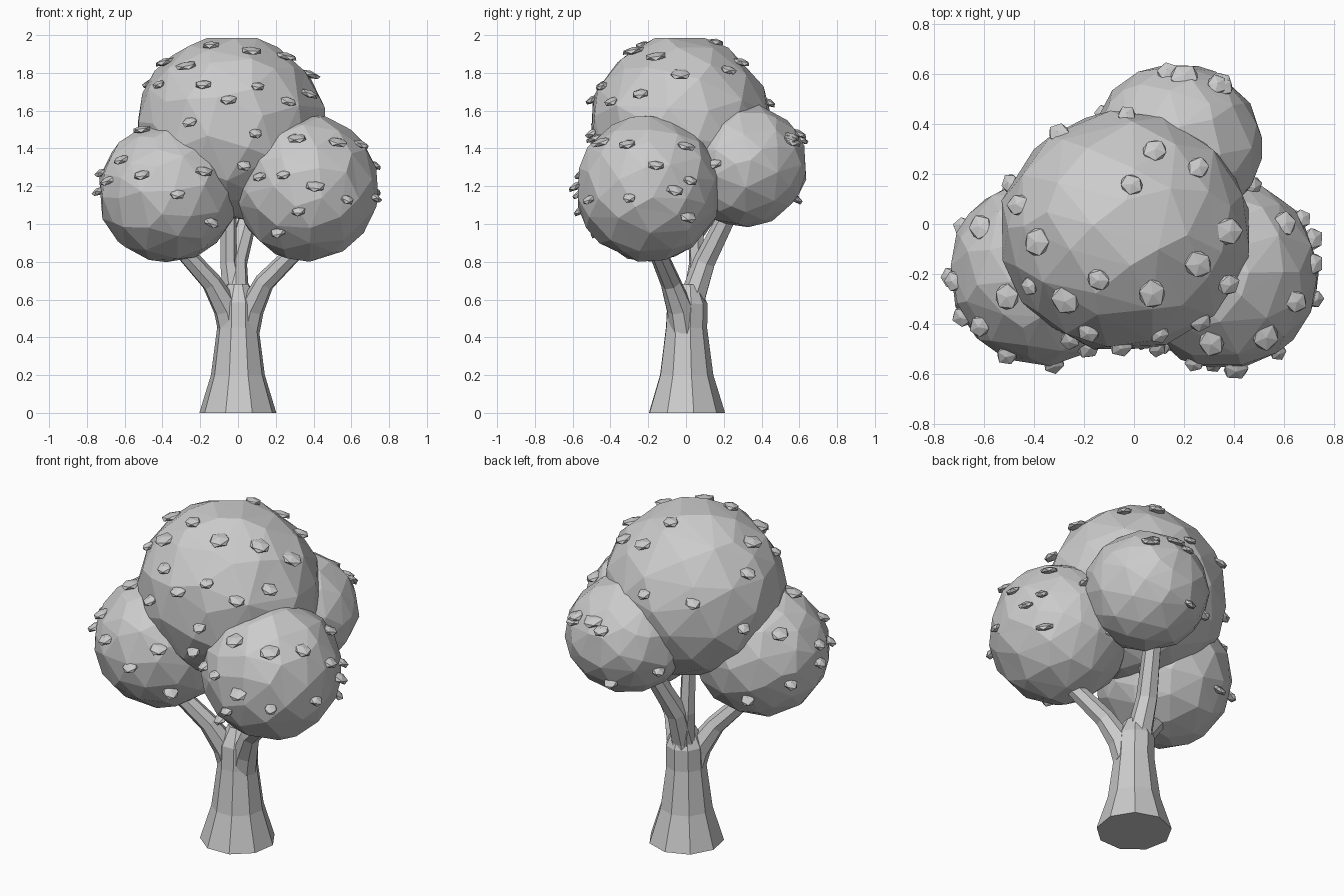
import bpy, bmesh, random
from math import sin, cos, pi, sqrt
from mathutils import Vector, Matrix

if "Cube" in bpy.data.objects:
    bpy.data.objects.remove(bpy.data.objects["Cube"])

random.seed(4)


def finish(bm, name):
    bmesh.ops.recalc_face_normals(bm, faces=bm.faces)
    me = bpy.data.meshes.new(name)
    bm.to_mesh(me)
    bm.free()
    ob = bpy.data.objects.new(name, me)
    bpy.context.collection.objects.link(ob)
    return ob


def tube(name, path, n=8, phase=0.2):
    """Faceted limb through (x, y, z, radius) points."""
    bm = bmesh.new()
    pts = [Vector(p[:3]) for p in path]
    rings = []
    for i, p in enumerate(pts):
        d = pts[min(i + 1, len(pts) - 1)] - pts[max(i - 1, 0)]
        if i == 0:
            d = Vector((0, 0, 1))
        q = Vector((0, 0, 1)).rotation_difference(d)
        r = path[i][3]
        rings.append([bm.verts.new(p + q @ Vector((r * cos(phase + 2 * pi * k / n),
                                                   r * sin(phase + 2 * pi * k / n), 0)))
                      for k in range(n)])
    for a, b in zip(rings, rings[1:]):
        for k in range(n):
            bm.faces.new((a[k], a[(k + 1) % n], b[(k + 1) % n], b[k]))
    bm.faces.new(rings[0])
    bm.faces.new(rings[-1])
    return finish(bm, name)


# Trunk and branches
tube("trunk", [(0, 0, 0, .207), (0, 0, .2, .145), (0, 0, .45, .112),
               (0, .005, .58, .11), (0, .01, .68, .06)], 9)
tube("left_branch", [(-.03, -.01, .42, .075), (-.06, -.03, .55, .072),
                     (-.14, -.08, .69, .055), (-.33, -.17, .9, .045)], 7)
tube("right_branch", [(.04, -.01, .42, .075), (.07, -.03, .55, .07),
                      (.14, -.08, .69, .055), (.35, -.17, .9, .045)], 7)
tube("back_branch", [(0, .02, .45, .08), (-.01, .04, .62, .07),
                     (-.01, .1, .8, .06), (.06, .23, 1.06, .05)], 7)
tube("centre_branch", [(-.02, .04, .6, .06), (-.05, .06, .8, .045),
                       (-.05, .04, 1.15, .04)], 6)

# Foliage masses: centre, radii
blobs = {
    "top": (Vector((-.035, -.03, 1.51)), Vector((.505, .485, .49))),
    "left": (Vector((-.37, -.19, 1.17)), Vector((.37, .375, .372))),
    "right": (Vector((.365, -.2, 1.19)), Vector((.378, .385, .388))),
    "back": (Vector((.17, .305, 1.31)), Vector((.345, .338, .325))),
}
for name, (c, r) in blobs.items():
    bm = bmesh.new()
    rot = Matrix.Rotation(random.uniform(0, 6), 4, Vector((random.random(), 1, .5)))
    bmesh.ops.create_icosphere(bm, subdivisions=3, radius=1, matrix=rot)
    for v in bm.verts:
        v.co *= random.uniform(.985, 1.01)
        v.co = c + Vector(a * b for a, b in zip(v.co, r))
    ob = finish(bm, name + "_foliage")
    mod = ob.modifiers.new("facets", "DECIMATE")
    mod.ratio = .5

# View axes used to place the leaves: right, up, towards viewer
views = {
    "front": (Vector((1, 0, 0)), Vector((0, 0, 1)), Vector((0, -1, 0))),
    "side": (Vector((0, 1, 0)), Vector((0, 0, 1)), Vector((1, 0, 0))),
    "top": (Vector((1, 0, 0)), Vector((0, 1, 0)), Vector((0, 0, 1))),
    "rear": (Vector((-.707, -.707, 0)), Vector((.265, -.265, .927)),
             Vector((-.656, .656, .375))),
}
# Leaf spots on each mass as seen in one view (rear spots are offsets from the centre)
spots = [
    ("top", "front", [(-.14, 1.95), (.07, 1.92), (.25, 1.89), (-.38, 1.86), (-.27, 1.84),
                      (.39, 1.81), (-.41, 1.74), (-.18, 1.74), (.1, 1.73), (-.05, 1.66),
                      (.26, 1.65), (.37, 1.69), (-.25, 1.54), (.09, 1.48), (.03, 1.31)]),
    ("top", "top", [(.08, .3), (.25, .23), (-.01, .16)]),
    ("top", "rear", [(-.34, 0), (-.1, -.06), (.18, -.22), (.22, .08)]),
    ("left", "front", [(-.51, 1.5), (-.62, 1.34), (-.51, 1.26), (-.69, 1.23),
                       (-.32, 1.16), (-.18, 1.28), (-.14, 1.01)]),
    ("left", "rear", [(.05, .09), (.28, .01), (.28, -.09), (.1, -.19), (-.13, -.26)]),
    ("right", "front", [(.31, 1.45), (.53, 1.43), (.11, 1.25), (.24, 1.26),
                        (.41, 1.2), (.58, 1.13), (.32, 1.07), (.21, .96)]),
    ("right", "side", [(-.31, 1.42), (0, 1.41), (-.16, 1.31), (.02, 1.23),
                       (-.06, 1.18), (-.3, 1.14), (.01, 1.04)]),
    ("back", "side", [(.15, 1.56), (.56, 1.44), (.15, 1.32), (.14, 1.05)]),
    ("back", "top", [(.2, .59), (.35, .55)]),
    ("back", "rear", [(-.29, .12), (-.19, .04), (-.14, -.26), (.11, -.21)]),
]

# Small flattened leaves, drooping outward from horizontal
bm = bmesh.new()
for blob, view, uvs in spots:
    c, r = blobs[blob]
    right, up, out = views[view]
    for u, v in uvs:
        if view != "rear":
            u, v = u - c.dot(right), v - c.dot(up)
        rad = (r.x + r.y + r.z) / 3
        d = right * u + up * v
        d += out * sqrt(max(0, rad * rad - d.length_squared))
        d.normalize()
        pos = c + Vector(a * b for a, b in zip(d, r))
        tilt = (d + Vector((0, 0, 1.6))).normalized()
        q = Vector((0, 0, 1)).rotation_difference(tilt)
        s = random.uniform(.037, .05) * (1.2 if d.z > .5 else 1)
        m = (Matrix.Translation(pos) @ q.to_matrix().to_4x4()
             @ Matrix.Rotation(random.uniform(0, 6), 4, 'Z')
             @ Matrix.Diagonal((s * 1.12, s, .02, 1)))
        bmesh.ops.create_icosphere(bm, subdivisions=1, radius=1, matrix=m)
finish(bm, "leaves")
